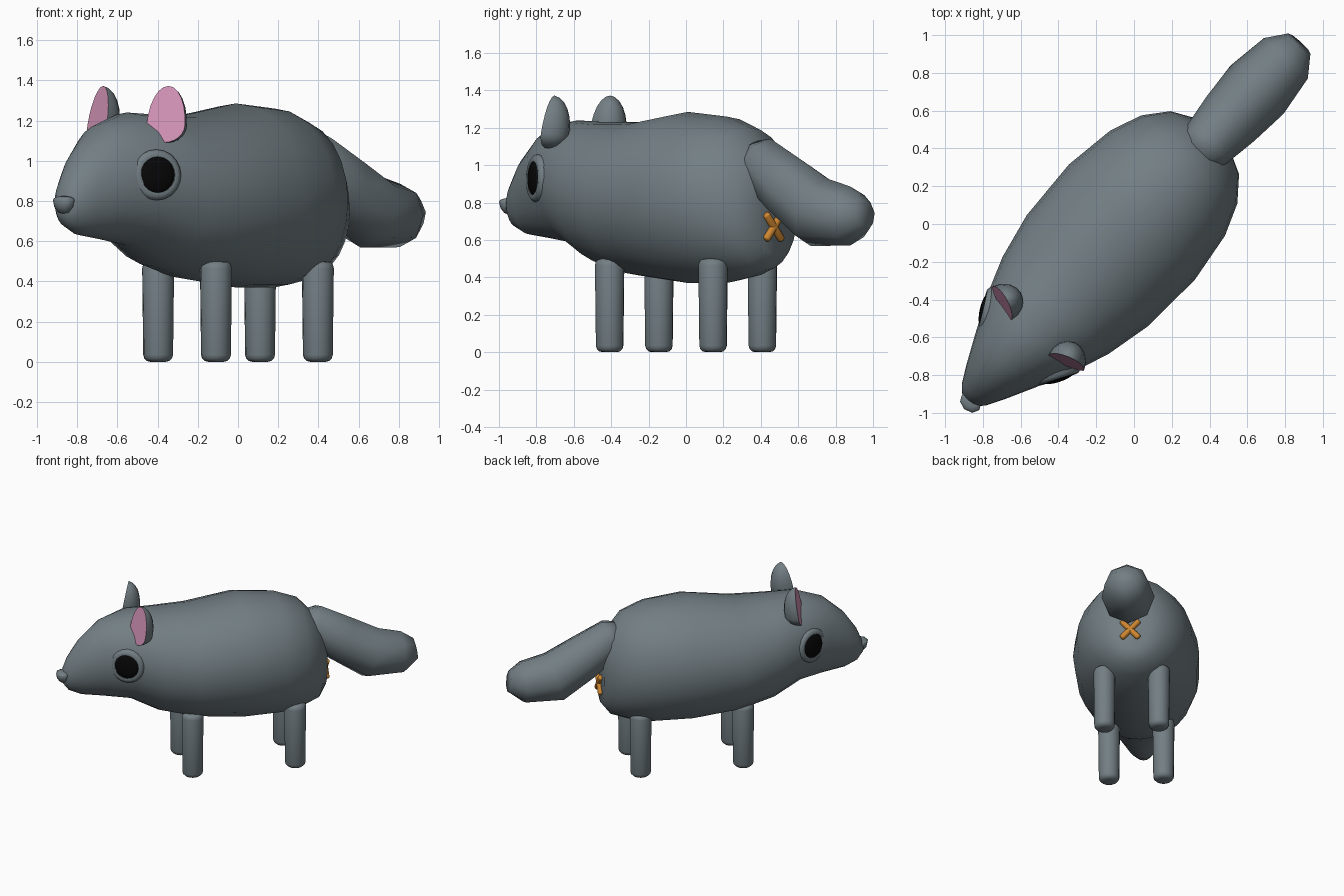
import bpy, bmesh
from math import sin, cos, pi, radians, atan2
from mathutils import Matrix, Vector

cube = bpy.data.objects.get("Cube")
if cube:
    bpy.data.objects.remove(cube, do_unlink=True)


def material(name, rgb):
    m = bpy.data.materials.new(name)
    m.use_nodes = True
    m.diffuse_color = (*rgb, 1)
    bsdf = m.node_tree.nodes["Principled BSDF"]
    bsdf.inputs["Base Color"].default_value = (*rgb, 1)
    bsdf.inputs["Roughness"].default_value = 0.8
    return m


GREY = material("slate grey", (0.17, 0.21, 0.23))
PINK = material("ear pink", (0.66, 0.30, 0.48))
BLACK = material("eye black", (0.002, 0.002, 0.002))
ORANGE = material("orange", (0.62, 0.24, 0.03))

# The animal is modelled facing -y, then turned diagonally
TURN = Matrix.Rotation(radians(-42.5), 4, 'Z')


def finish(name, bm, mats, place=Matrix(), sharp=50):
    bm.transform(TURN @ place)
    bmesh.ops.recalc_face_normals(bm, faces=bm.faces)
    mesh = bpy.data.meshes.new(name)
    bm.to_mesh(mesh)
    bm.free()
    for m in mats:
        mesh.materials.append(m)
    ob = bpy.data.objects.new(name, mesh)
    bpy.context.collection.objects.link(ob)
    bpy.ops.object.select_all(action='DESELECT')
    ob.select_set(True)
    bpy.context.view_layer.objects.active = ob
    bpy.ops.object.shade_smooth_by_angle(angle=radians(sharp))


def loft(rings, sides):
    """Skin elliptical rings (centre, half width, half height, tilt) with caps."""
    bm = bmesh.new()
    loops = []
    for c, rx, rz, tilt in rings:
        rot = Matrix.Rotation(tilt, 3, 'X')
        angles = [2 * pi * i / sides for i in range(sides)]
        loops.append([bm.verts.new(Vector(c) + rot @ Vector((rx * cos(a), 0, rz * sin(a))))
                      for a in angles])
    for p, q in zip(loops, loops[1:]):
        for i in range(sides):
            j = (i + 1) % sides
            bm.faces.new((p[i], p[j], q[j], q[i]))
    bm.faces.new(loops[0])
    bm.faces.new(loops[-1])
    return bm


def egg(rx, ry, up, down, segments=16, rows=12):
    """Ball with separate heights above and below its middle."""
    bm = bmesh.new()
    bmesh.ops.create_uvsphere(bm, u_segments=segments, v_segments=rows, radius=1)
    for v in bm.verts:
        v.co = (v.co.x * rx, v.co.y * ry, v.co.z * (up if v.co.z > 0 else down))
    return bm


def peg(low, high, length, rounding):
    """Upright rod with rounded ends."""
    bm = bmesh.new()
    bmesh.ops.create_cone(bm, cap_ends=True, segments=14, radius1=low, radius2=high, depth=length)
    rims = [e for e in bm.edges if abs(e.verts[0].co.z - e.verts[1].co.z) < 1e-5]
    bmesh.ops.bevel(bm, geom=rims, offset=rounding, segments=3, profile=.5, affect='EDGES')
    return bm


# Body and head: y, bottom, top, half width
body = [(-1.285, .73, .81, .04), (-1.24, .67, .92, .085), (-1.15, .63, 1.05, .135),
        (-1.0, .61, 1.18, .21), (-.8, .58, 1.24, .305), (-.6, .475, 1.23, .38),
        (-.35, .41, 1.23, .435), (0, .37, 1.285, .452), (.28, .37, 1.26, .412),
        (.45, .40, 1.2, .345), (.57, .44, 1.07, .247), (.63, .52, .95, .13)]
finish("body", loft([((-.015, y, (lo + hi) / 2), w, (hi - lo) / 2, 0)
                     for y, lo, hi, w in body], 24), [GREY], sharp=70)

# Drooping, bent tail: y, z, radius
tail = [(.48, 1.06, .085), (.535, 1.025, .14), (.75, .88, .172),
        (.965, .748, .19), (1.19, .728, .158), (1.295, .745, .08)]
rings = []
for i, (y, z, r) in enumerate(tail):
    a, b = tail[max(i - 1, 0)], tail[min(i + 1, len(tail) - 1)]
    rings.append(((0, y, z), r, r, atan2(b[1] - a[1], b[0] - a[0])))
finish("tail", loft(rings, 8), [GREY], sharp=70)

# Nose: flat-topped, pointed below
finish("nose", egg(.062, .05, .02, .07, 8, 6), [GREY], Matrix.Translation((0, -1.28, .805)))

for side, label in ((1, "left"), (-1, "right")):
    # Legs
    for y, end in ((-.375, "front"), (.375, "back")):
        finish(f"{end}_{label}_leg", peg(.074, .08, .5, .035), [GREY],
               Matrix.Translation((side * .195, y, .25)))

    # Ear: half an egg whose flat cut face is pink
    bm = egg(.103, .115, .2, .085)
    bmesh.ops.bisect_plane(bm, geom=bm.verts[:] + bm.edges[:] + bm.faces[:], dist=1e-4,
                           plane_co=(0, 0, 0), plane_no=(0, -1, 0), clear_outer=True)
    rim = [e for e in bm.edges if e.is_boundary]
    for f in bmesh.ops.holes_fill(bm, edges=rim, sides=0)["faces"]:
        f.material_index = 1
    finish(f"{label}_ear", bm, [GREY, PINK], Matrix.Translation((side * .232, -.785, 1.175))
           @ Matrix.Rotation(side * radians(20), 4, 'Z') @ Matrix.Rotation(radians(-10), 4, 'X'))

    # Eye: dark disc in a shallow lid ring, facing out along local z
    facing = Vector((side * .87, -.49, .03)).to_track_quat('Z', 'Y').to_matrix().to_4x4()
    place = Matrix.Translation((side * .262 - .012, -.868, .93)) @ facing
    finish(f"{label}_eye", egg(.092, .092, .028, .028, 20, 10), [BLACK], place)
    lid = [(.128, -.04), (.126, -.002), (.108, .014), (.09, .012), (.084, -.03)]
    bm = bmesh.new()
    verts = [bm.verts.new((r, 0, z)) for r, z in lid]
    edges = [bm.edges.new(p) for p in zip(verts, verts[1:])]
    bmesh.ops.spin(bm, geom=verts + edges, cent=(0, 0, 0), axis=(0, 0, 1),
                   angle=2 * pi, steps=20, use_merge=True)
    finish(f"{label}_eyelid", bm, [GREY], place)

    # Crossed rods under the tail
    finish(f"{label}_cross_rod", peg(.021, .021, .19, .012), [ORANGE],
           Matrix.Translation((0, .636, .67)) @ Matrix.Rotation(side * radians(42), 4, 'Y'))
